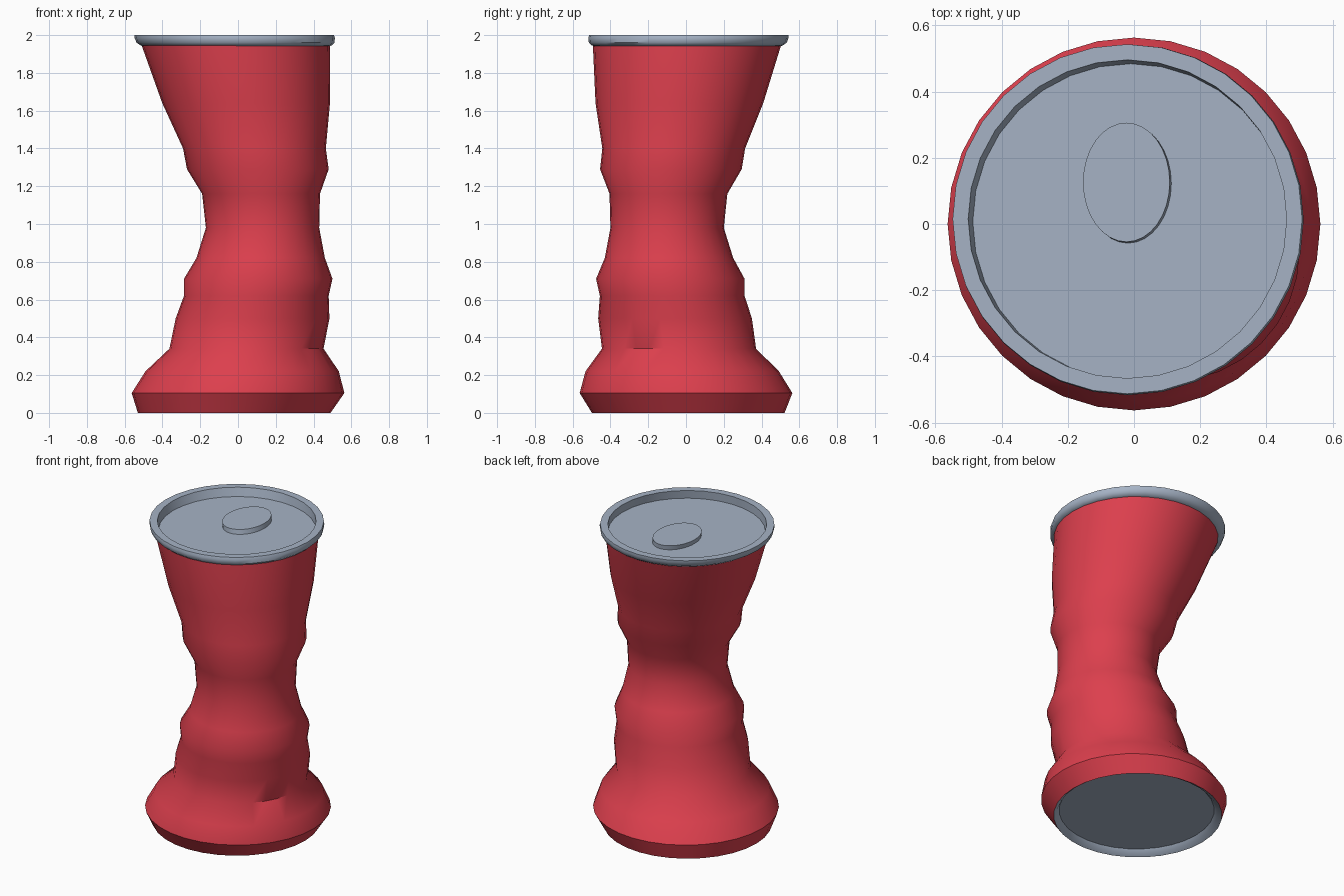
import bpy, bmesh, math

if "Cube" in bpy.data.objects:
    bpy.data.objects.remove(bpy.data.objects["Cube"])

SIDES = 32


def material(name, rgb):
    m = bpy.data.materials.new(name)
    m.diffuse_color = (*rgb, 1)
    m.use_nodes = True
    m.node_tree.nodes["Principled BSDF"].inputs["Base Color"].default_value = m.diffuse_color
    return m


red = material("can red", (0.72, 0.05, 0.075))
grey = material("metal grey", (0.38, 0.45, 0.56))


def loft(name, rings, mat, cap_start=False, cap_end=False, n=SIDES):
    """Skin rings given as (z, radius_x, radius_y, centre_x, centre_y)."""
    bm = bmesh.new()
    loops = []
    for z, rx, ry, cx, cy in rings:
        loops.append([bm.verts.new((cx + rx * math.cos(2 * math.pi * i / n),
                                    cy + ry * math.sin(2 * math.pi * i / n), z))
                      for i in range(n)])
    for a, b in zip(loops, loops[1:]):
        for i in range(n):
            j = (i + 1) % n
            bm.faces.new((a[i], a[j], b[j], b[i]))
    if cap_start:
        bm.faces.new(loops[0][::-1])
    if cap_end:
        bm.faces.new(loops[-1])
    me = bpy.data.meshes.new(name)
    bm.to_mesh(me)
    bm.free()
    me.materials.append(mat)
    ob = bpy.data.objects.new(name, me)
    bpy.context.collection.objects.link(ob)
    bpy.ops.object.select_all(action='DESELECT')
    ob.select_set(True)
    bpy.context.view_layer.objects.active = ob
    bpy.ops.object.shade_smooth_by_angle(angle=math.radians(45))
    return ob


# Crushed body: each ring stays round but is pushed sideways (z, radius, cx, cy)
body = [
    (0.00, 0.510, -0.020, 0.012), (0.105, 0.563, 0.000, 0.000),
    (0.22, 0.512, 0.022, -0.020), (0.34, 0.408, 0.045, -0.037),
    (0.50, 0.407, 0.077, -0.058), (0.62, 0.383, 0.097, -0.073),
    (0.71, 0.393, 0.107, -0.083), (0.82, 0.340, 0.120, -0.090),
    (0.98, 0.300, 0.130, -0.100), (1.16, 0.312, 0.122, -0.093),
    (1.29, 0.375, 0.105, -0.080), (1.40, 0.378, 0.087, -0.065),
    (1.64, 0.444, 0.043, -0.035), (1.945, 0.498, -0.012, 0.005),
]
loft("can_body", [(z, r, r, x, y) for z, r, x, y in body], red)


# The ends lean with the crushed wall
def lean(z, r):
    return (z, r, r, -0.02 + 0.18 * (2 - z), 0.015 - 0.14 * (2 - z))


# Top rim and recessed lid
loft("top_rim_and_lid",
     [lean(*p) for p in ((1.942, 0.494), (1.945, 0.505), (1.96, 0.524),
                         (1.985, 0.530), (2.0, 0.528), (2.0, 0.481),
                         (1.945, 0.477))], grey, cap_end=True)

# Oval pull tab
loft("pull_tab", [(1.944, 0.131, 0.18, -0.018, 0.122),
                  (1.975, 0.131, 0.18, -0.023, 0.126)], grey, cap_start=True, cap_end=True)

# Recessed base
loft("base_recess", [(0.035, 0.470, 0.470, -0.014, 0.008),
                     (0.015, 0.485, 0.485, -0.017, 0.010),
                     (0.00, 0.510, 0.510, -0.020, 0.012)][::-1], grey, cap_end=True)
me = bpy.data.objects["base_recess"].data
me.flip_normals() if me.polygons[-1].normal.z > 0 else None
